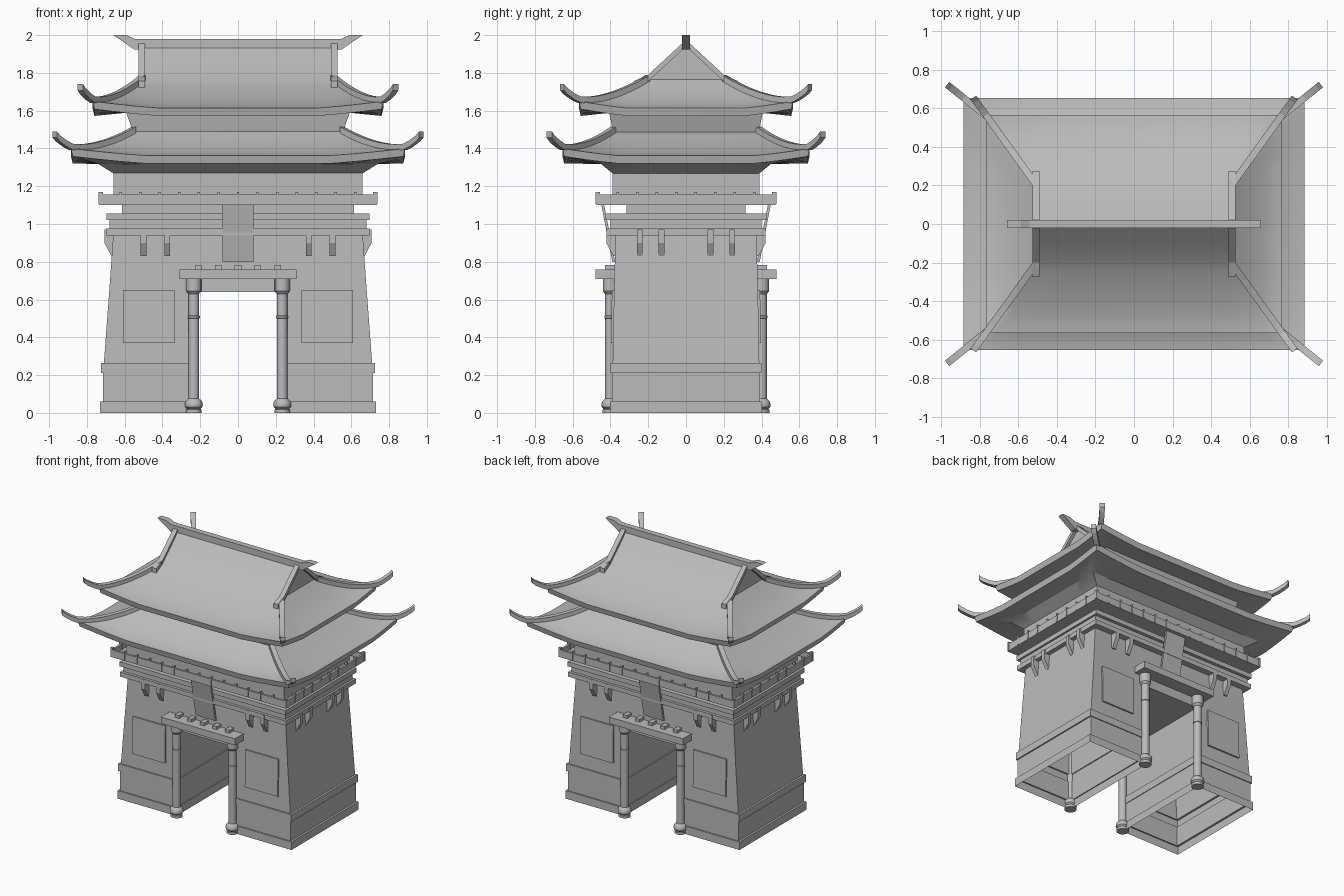
import bpy, bmesh
from math import pi, sin, cos, atan2, hypot, radians
from mathutils import Vector

if "Cube" in bpy.data.objects:
    bpy.data.objects.remove(bpy.data.objects["Cube"])

stone = bpy.data.materials.new("grey_stone")
stone.use_nodes = True
GREY = (0.5, 0.5, 0.5, 1)
stone.diffuse_color = GREY
stone.node_tree.nodes["Principled BSDF"].inputs["Base Color"].default_value = GREY


def finish(name, bm, smooth=False):
    bmesh.ops.recalc_face_normals(bm, faces=bm.faces)
    mesh = bpy.data.meshes.new(name)
    bm.to_mesh(mesh)
    bm.free()
    mesh.materials.append(stone)
    obj = bpy.data.objects.new(name, mesh)
    bpy.context.collection.objects.link(obj)
    if smooth:
        bpy.ops.object.select_all(action="DESELECT")
        obj.select_set(True)
        bpy.context.view_layer.objects.active = obj
        bpy.ops.object.shade_smooth_by_angle(angle=radians(30))
    return obj


def loft(name, rings, bottom=True, top=True, smooth=False):
    """Skin a stack of equal-length closed rings."""
    bm = bmesh.new()
    loops = [[bm.verts.new(p) for p in ring] for ring in rings]
    n = len(loops[0])
    for a, b in zip(loops, loops[1:]):
        for i in range(n):
            j = (i + 1) % n
            bm.faces.new((a[i], a[j], b[j], b[i]))
    if bottom:
        bm.faces.new(loops[0])
    if top:
        bm.faces.new(loops[-1])
    return finish(name, bm, smooth)


def rect(x0, x1, hy, z):
    return [(x0, -hy, z), (x1, -hy, z), (x1, hy, z), (x0, hy, z)]


def block(name, hx, hy, z0, z1):
    return loft(name, [rect(-hx, hx, hy, z0), rect(-hx, hx, hy, z1)])


def prism(name, profile, width, angle, centre=(0, 0)):
    """Extrude an (outward, height) outline sideways; outward points along angle."""
    c, s = cos(angle), sin(angle)
    sides = [[(centre[0] + d * c - w * s, centre[1] + d * s + w * c, z)
              for d, z in profile] for w in (-width / 2, width / 2)]
    return loft(name, sides)


def slab(d0, d1, z0, z1):
    return [(d0, z0), (d1, z0), (d1, z1), (d0, z1)]


def strip(path, thick):
    """Closed outline below a top path."""
    return path + [(d, z - thick) for d, z in reversed(path)]


STEPS = (-1, -0.92, -0.82, -0.7, -0.55, 0, 0.55, 0.7, 0.82, 0.92)


def eave_ring(hx, hy, z, lift=0):
    """Rectangle whose height rises toward the corners."""
    pts = []
    for ax, ay, bx, by in ((-1, -1, 1, -1), (1, -1, 1, 1), (1, 1, -1, 1), (-1, 1, -1, -1)):
        for s in STEPS:
            u = (s + 1) / 2
            f = max(0, (abs(s) - 0.55) / 0.45) ** 1.2
            pts.append(((ax + (bx - ax) * u) * hx, (ay + (by - ay) * u) * hy, z + lift * f))
    return pts


FRONT, BACK, RIGHT, LEFT = -pi / 2, pi / 2, pi, 0

# Hollow tapered piers with base mouldings
levels = ((0, 0.02), (0.06, 0.02), (0.06, 0.005), (0.21, 0.005),
          (0.21, 0.015), (0.265, 0.015), (0.265, 0))
for side, sx in (("left", 1), ("right", -1)):
    rings = [rect(sx * (0.245 - g / 2), sx * (0.71 + g), 0.388 + g * 0.7, z) for z, g in levels]
    rings.append(rect(sx * 0.245, sx * 0.682, 0.381, 0.64))
    loft(side + "_pier", rings, bottom=False)

# Wall over the gateway, cornice and balcony deck
loft("upper_wall", [rect(-0.682, 0.682, 0.381, 0.64), rect(-0.66, 0.66, 0.373, 0.95)])
block("lower_cornice", 0.695, 0.42, 0.94, 0.975)
block("cornice_neck", 0.68, 0.40, 0.975, 1.02)
block("upper_cornice", 0.695, 0.425, 1.02, 1.055)
block("balcony_support", 0.615, 0.315, 1.055, 1.10)
block("balcony_deck", 0.735, 0.475, 1.10, 1.115)

# Balcony parapet and posts
for name, ang, reach, half, count in (("front", FRONT, 0.475, 0.735, 15), ("back", BACK, 0.475, 0.735, 15),
                                      ("left", LEFT, 0.735, 0.475, 10), ("right", RIGHT, 0.735, 0.475, 10)):
    prism(name + "_parapet", slab(reach - 0.015, reach, 1.105, 1.155), 2 * half, ang)
    for i in range(count):
        t = (2 * i / (count - 1) - 1) * (half - 0.01)
        prism(name + "_parapet_post", slab(reach - 0.02, reach + 0.003, 1.105, 1.17), 0.012, ang,
              (-t * sin(ang), t * cos(ang)))

# Wall brackets
for ang, base, places in ((FRONT, 0.36, (0.375, 0.5)), (BACK, 0.36, (0.375, 0.5)),
                          (LEFT, 0.645, (0.13, 0.245)), (RIGHT, 0.645, (0.13, 0.245))):
    outline = [(base, 0.97), (base + 0.062, 0.97), (base + 0.062, 0.90), (base + 0.025, 0.83), (base, 0.83)]
    for p in places:
        for t in (p, -p):
            prism("wall_bracket", outline, 0.03, ang, (-t * sin(ang), t * cos(ang)))

# Gate porch on both faces: canopy, tile ribs, plaque, panels, columns
column = [(0.042, 0), (0.042, 0.018), (0.034, 0.02), (0.046, 0.032), (0.048, 0.045), (0.044, 0.06),
          (0.034, 0.07), (0.028, 0.075), (0.028, 0.5), (0.032, 0.502), (0.032, 0.514), (0.028, 0.516),
          (0.028, 0.63), (0.04, 0.645), (0.04, 0.71)]
for face, ang in (("front", FRONT), ("back", BACK)):
    sy = sin(ang)
    prism(face + "_canopy", slab(0.36, 0.48, 0.71, 0.76), 0.62, ang)
    for i in range(-2, 3):
        prism(face + "_canopy_rib", slab(0.365, 0.43, 0.755, 0.782), 0.035, ang, (i * 0.105, 0))
    prism(face + "_plaque", [(0.375, 0.8), (0.39, 0.8), (0.448, 1.1), (0.433, 1.1)], 0.165, ang)
    for sx in (-1, 1):
        panel = [(0.36, 0.37), (0.398, 0.37), (0.392, 0.65), (0.36, 0.65)]
        prism(face + "_wall_panel", panel, 0.275, ang, (sx * 0.4725, 0))
        rings = [[(sx * 0.234 + r * cos(k * pi / 8), sy * 0.40 + r * sin(k * pi / 8), z)
                  for k in range(16)] for r, z in column]
        loft(face + "_column", rings, smooth=True)

# Storey walls
block("storey_wall", 0.66, 0.39, 1.10, 1.28)
loft("attic_wall", [rect(-0.55, 0.55, 0.383, 1.47), rect(-0.595, 0.595, 0.408, 1.6)])


def roof(name, under, eave, top, lift, extra=(), power=1.5):
    """Curved hipped roof with corner ribs; eave and top are (hx, hy, z)."""
    ex, ey, ez = eave
    tx, ty, tz = top

    def level(t):
        return ez + (tz - ez) * t ** power, lift * (1 - t) ** 2

    rings = [eave_ring(*u) for u in under]
    rings.append(eave_ring(ex - 0.01, ey - 0.01, ez - 0.042, lift))
    steps = [i / 8 for i in range(9)]
    for t in steps:
        rings.append(eave_ring(ex + (tx - ex) * t, ey + (ty - ey) * t, *level(t)))
    rings += [eave_ring(*e) for e in extra]
    loft(name, rings, smooth=True)

    # Upswept hip ribs
    run = hypot(ex - tx, ey - ty)
    tip = ez + lift
    path = [(run * (1 - t), sum(level(t)) + 0.025) for t in reversed(steps)]
    path += [(run + 0.04, tip + 0.042), (run + 0.085, tip + 0.068), (run + 0.11, tip + 0.09)]
    for sx in (-1, 1):
        for sy in (-1, 1):
            ang = atan2(sy * (ey - ty), sx * (ex - tx))
            prism(name + "_hip_rib", strip(path, 0.033), 0.036, ang, (sx * tx, sy * ty))


# Two roofs, the upper one closing into a gabled ridge
roof("lower_roof", [(0.655, 0.385, 1.265), (0.74, 0.45, 1.318)],
     (0.885, 0.655, 1.362), (0.55, 0.385, 1.49), 0.038)
roof("upper_roof", [(0.58, 0.39, 1.59)], (0.77, 0.567, 1.614), (0.505, 0.2, 1.765), 0.036,
     [(0.505, 0.1, 1.858), (0.505, 0.004, 1.95)])

# Gable ribs and main ridge with flared ends
for sx in (-1, 1):
    for ang in (FRONT, BACK):
        prism("gable_rib", strip([(0, 1.975), (0.2, 1.79), (0.275, 1.757)], 0.035), 0.036, ang, (sx * 0.51, 0))
half = [(0.55, 1.925), (0.66, 2.0), (0.59, 2.0), (0.545, 1.98)]
prism("main_ridge", half + [(-x, z) for x, z in reversed(half)], 0.044, LEFT)
